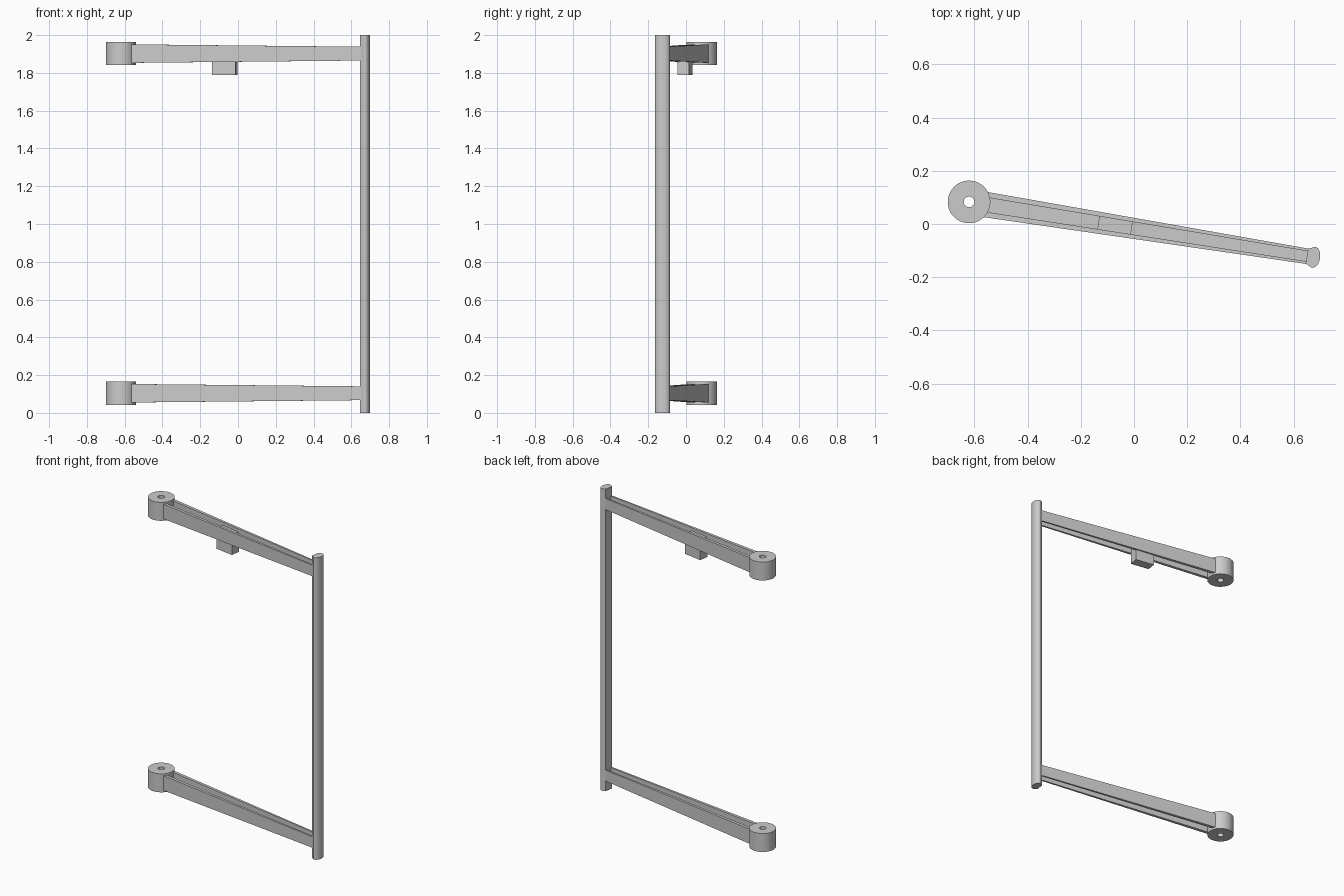
import bpy, bmesh, math
from mathutils import Matrix, Vector

if "Cube" in bpy.data.objects:
    bpy.data.objects.remove(bpy.data.objects["Cube"])

HUB = Vector((-0.62, 0.083, 0))          # pivot axis
ANGLE = math.radians(-9.13)              # gate swing angle
LENGTH = 1.286                           # hub axis to back of post


def finish(bm, name, z, smooth=True):
    """Turn a bmesh built in arm space (u along arm, v across) into an object."""
    bmesh.ops.remove_doubles(bm, verts=bm.verts, dist=1e-5)
    bmesh.ops.recalc_face_normals(bm, faces=bm.faces)
    mesh = bpy.data.meshes.new(name)
    bm.to_mesh(mesh)
    bm.free()
    ob = bpy.data.objects.new(name, mesh)
    bpy.context.collection.objects.link(ob)
    ob.location = HUB + Vector((0, 0, z))
    ob.rotation_euler.z = ANGLE
    if smooth:
        bpy.ops.object.select_all(action='DESELECT')
        ob.select_set(True)
        bpy.context.view_layer.objects.active = ob
        bpy.ops.object.shade_smooth_by_angle(angle=math.radians(30))
    return ob


def loft(bm, a, b):
    """Solid between two matching closed outlines."""
    va = [bm.verts.new(p) for p in a]
    vb = [bm.verts.new(p) for p in b]
    n = len(va)
    for i in range(n):
        j = (i + 1) % n
        bm.faces.new((va[i], va[j], vb[j], vb[i]))
    bm.faces.new(va[::-1])
    bm.faces.new(vb)


def h_section(u, half_w, inner_w, half_h, web=0.01):
    """H-shaped section: two side walls joined by a central web."""
    q = [(inner_w, web), (inner_w, half_h), (half_w, half_h)]
    q1 = q
    q2 = [(v, -z) for v, z in q[::-1]]
    q3 = [(-v, -z) for v, z in q]
    q4 = [(-v, z) for v, z in q[::-1]]
    return [(u, v, z) for v, z in q1 + q2 + q3 + q4]


def make_hub(name, z):
    bm = bmesh.new()
    ring = [bm.verts.new((r, 0, h)) for r, h in
            ((0.02, -0.061), (0.08, -0.061), (0.08, 0.061), (0.02, 0.061))]
    edges = [bm.edges.new((ring[i], ring[(i + 1) % 4])) for i in range(4)]
    bmesh.ops.spin(bm, geom=ring + edges, cent=(0, 0, 0), axis=(0, 0, 1),
                   angle=math.tau, steps=64, use_merge=False)
    finish(bm, name, z)


def make_arm(name, z):
    bm = bmesh.new()
    loft(bm, h_section(0.05, 0.048, 0.027, 0.049),
         h_section(LENGTH + 0.005, 0.029, 0.019, 0.0365))
    finish(bm, name, z, smooth=False)


# hinge hubs and tapering arms, bottom and top
for label, z in (("lower", 0.104), ("upper", 1.902)):
    make_hub(label + "_hub", z)
    make_arm(label + "_arm", z)

# tall end post with a rounded outer face
bm = bmesh.new()
outline = [(0.0, 0.028), (0.0, -0.028), (0.024, -0.0395)]
for i in range(1, 16):
    t = -math.pi / 2 + math.pi * i / 16
    outline.append((0.026 + 0.024 * math.cos(t), 0.0395 * math.sin(t)))
outline.append((0.024, 0.0395))
loft(bm, [(LENGTH + u, v, 0) for u, v in outline],
     [(LENGTH + u, v, 2) for u, v in outline])
finish(bm, "end_post", 0)

# stop block hanging under the upper arm
bm = bmesh.new()
bmesh.ops.create_cube(bm, size=1, matrix=Matrix.Translation((0.556, 0, 0.0))
                      @ Matrix.Diagonal((0.127, 0.062, 0.136, 1)))
finish(bm, "stop_block", 1.857, smooth=False)
